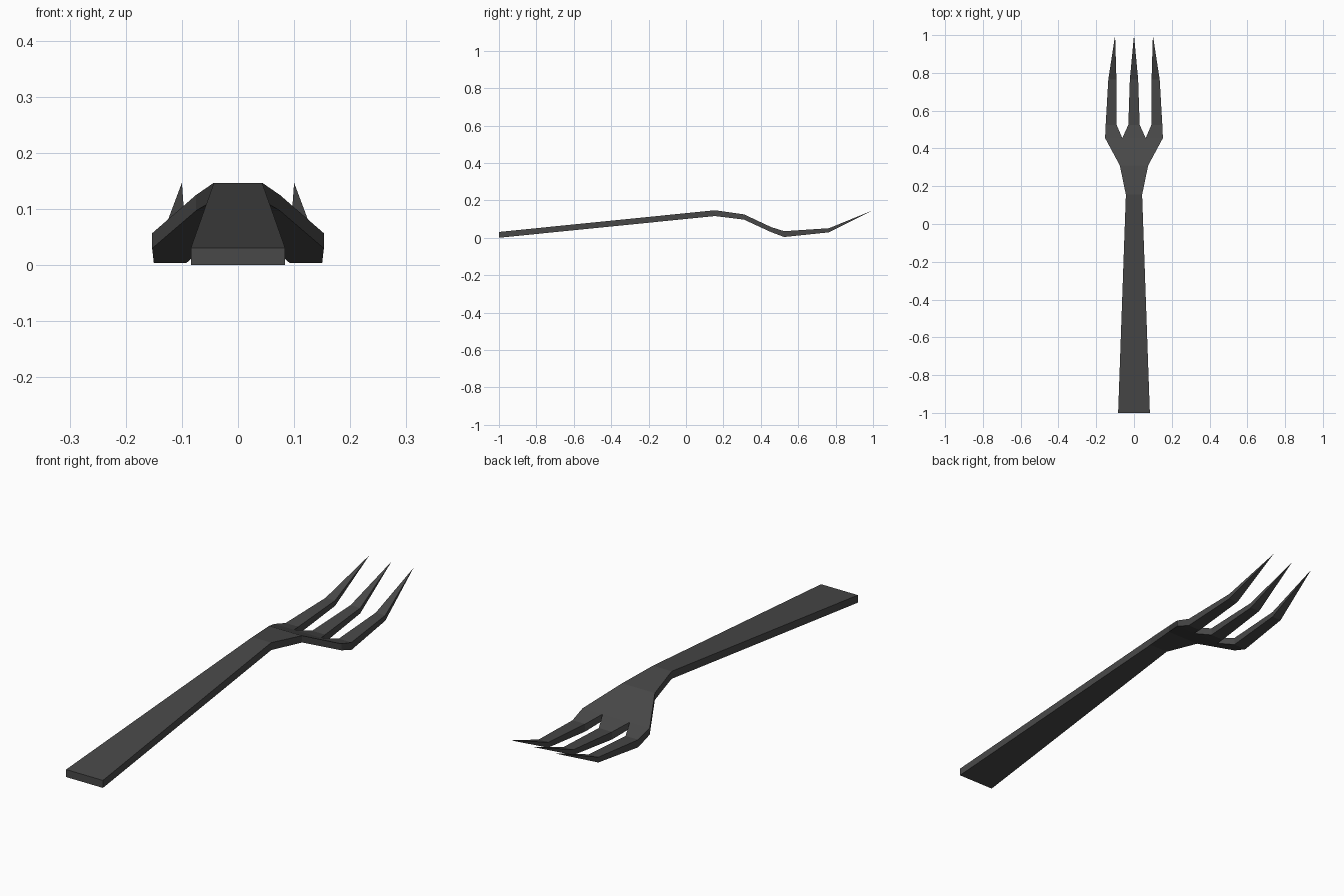
import bpy, bmesh

if "Cube" in bpy.data.objects:
    bpy.data.objects.remove(bpy.data.objects["Cube"])

# Side profile: y -> (underside z, top z)
profile = {-1.0: (0.0, 0.031), 0.155: (0.116, 0.147), 0.31: (0.097, 0.125),
           0.455: (0.030, 0.057), 0.525: (0.004, 0.035), 0.765: (0.029, 0.051),
           1.0: (0.147, 0.147)}

# Plan outline, split into flat panels
panels = []


def strip(rows):
    """Add one panel between each pair of (y, x values) rows."""
    for (y0, xs0), (y1, xs1) in zip(rows, rows[1:]):
        panels.append([(x, y0) for x in xs0] + [(x, y1) for x in reversed(xs1)])


# Handle, neck and palm
strip([(-1.0, (-0.084, 0.084)), (0.155, (-0.043, 0.043)), (0.31, (-0.075, 0.075)),
       (0.455, (-0.153, -0.062, 0.062, 0.153))])
# Middle tine
strip([(0.455, (-0.062, 0.062)), (0.525, (-0.03, 0.03)),
       (0.765, (-0.022, 0.022)), (1.0, (0.0,))])
# Outer tines, mirrored
outer = [(0.455, (0.062, 0.153)), (0.525, (0.092, 0.150)),
         (0.765, (0.093, 0.136)), (1.0, (0.1,))]
strip(outer)
strip([(y, tuple(-x for x in reversed(xs))) for y, xs in outer])

# Solid body: top and underside panels joined by side walls
bm = bmesh.new()
verts = {}


def vert(p, side):
    z = profile[p[1]][side]
    key = (p, z)
    if key not in verts:
        verts[key] = bm.verts.new((p[0], p[1], z))
    return verts[key]


edges = {(a, b) for p in panels for a, b in zip(p, p[1:] + p[:1])}
for p in panels:
    bm.faces.new([vert(q, 1) for q in p])
    bm.faces.new([vert(q, 0) for q in reversed(p)])
for a, b in sorted(edges):
    if (b, a) not in edges:
        ring = [vert(b, 1), vert(a, 1), vert(a, 0), vert(b, 0)]
        bm.faces.new(list(dict.fromkeys(ring)))
bmesh.ops.recalc_face_normals(bm, faces=bm.faces[:])

mesh = bpy.data.meshes.new("fork")
bm.to_mesh(mesh)
bm.free()
metal = bpy.data.materials.new("dark grey metal")
metal.diffuse_color = (0.065, 0.065, 0.065, 1)
metal.use_nodes = True
metal.node_tree.nodes["Principled BSDF"].inputs["Base Color"].default_value = metal.diffuse_color
mesh.materials.append(metal)
fork = bpy.data.objects.new("fork", mesh)
bpy.context.collection.objects.link(fork)
